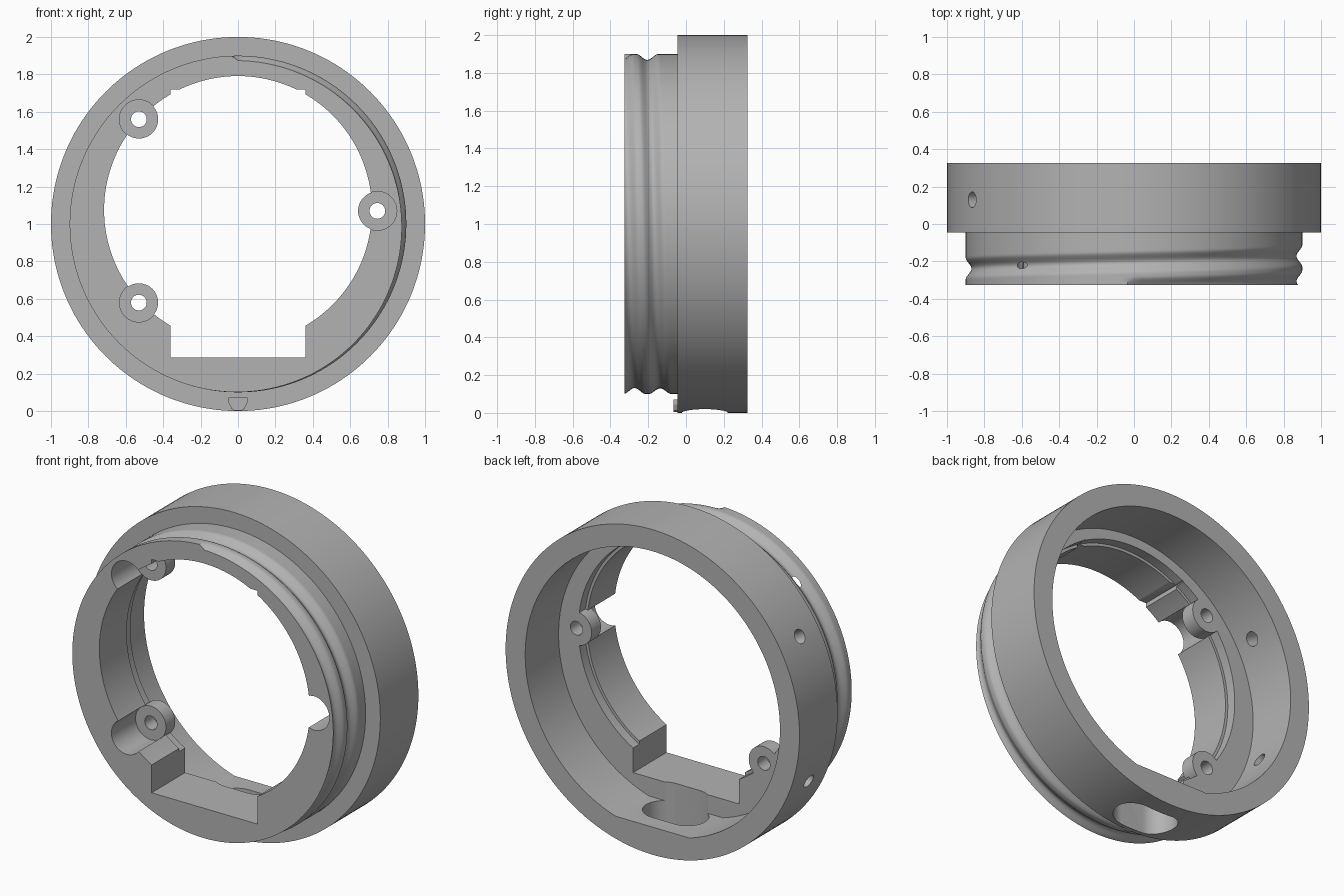
import bpy, bmesh, math
from mathutils import Matrix, Vector

if "Cube" in bpy.data.objects:
    bpy.data.objects.remove(bpy.data.objects["Cube"])

grey = bpy.data.materials.new("plain_grey")
grey.use_nodes = True
COLOUR = (0.45, 0.45, 0.45, 1)
grey.diffuse_color = COLOUR
grey.node_tree.nodes["Principled BSDF"].inputs["Base Color"].default_value = COLOUR

FRONT, SHOULDER, FLOOR, BACK = -0.325, -0.045, 0.0, 0.325
BOSS_FACE = -0.09
BOSSES = [(-0.53, 1.56), (-0.53, 0.58), (0.745, 1.07)]
ALONG_Y = Matrix(((1, 0, 0, 0), (0, 0, 1, 0), (0, 1, 0, 0), (0, 0, 0, 1)))


def make_object(name, bm):
    bmesh.ops.recalc_face_normals(bm, faces=bm.faces)
    mesh = bpy.data.meshes.new(name)
    bm.to_mesh(mesh)
    bm.free()
    mesh.materials.append(grey)
    ob = bpy.data.objects.new(name, mesh)
    bpy.context.collection.objects.link(ob)
    return ob


def prism(name, outline, lo, hi, matrix=ALONG_Y):
    """Extrude a 2D outline between two depths."""
    bm = bmesh.new()
    rings = [[bm.verts.new(matrix @ Vector((u, v, w))) for u, v in outline] for w in (lo, hi)]
    for ring in rings:
        bm.faces.new(ring)
    n = len(outline)
    for i in range(n):
        j = (i + 1) % n
        bm.faces.new((rings[0][i], rings[0][j], rings[1][j], rings[1][i]))
    return make_object(name, bm)


def arc(cx, cy, r, start=0, end=math.tau, n=96):
    closed = abs(end - start - math.tau) < 1e-6
    steps = n if closed else n - 1
    return [(cx + r * math.cos(start + (end - start) * i / steps),
             cy + r * math.sin(start + (end - start) * i / steps)) for i in range(n)]


def combine(target, tool, operation="DIFFERENCE"):
    mod = target.modifiers.new(tool.name, "BOOLEAN")
    mod.operation, mod.solver, mod.object = operation, "EXACT", tool
    bpy.context.view_layer.objects.active = target
    bpy.ops.object.modifier_apply(modifier=mod.name)
    bpy.data.objects.remove(tool)


def neck_radius(turn, y):
    """Neck radius with a helical groove; turn runs from the top towards +x."""
    r = 0.9
    for k in (-1, 0):
        t = turn + k
        fade = max(0, min(1, (0.6 - t) / 0.1))
        d = abs(y - (-0.205 + 0.135 * t))
        if d < 0.06:
            r -= 0.031 * fade * 0.5 * (1 + math.cos(math.pi * d / 0.06))
    return r


# Outer shell: threaded neck and wide collar
SEGMENTS, ROWS = 160, 40
bm = bmesh.new()
levels = [FRONT + (SHOULDER - FRONT) * i / ROWS for i in range(ROWS + 1)]
rows = [(y, None) for y in levels] + [(SHOULDER, 1), (BACK, 1)]
rings = []
for y, fixed in rows:
    ring = []
    for i in range(SEGMENTS):
        turn = i / SEGMENTS
        r = fixed or neck_radius(turn, y)
        ring.append(bm.verts.new((r * math.sin(turn * math.tau), y,
                                  1 + r * math.cos(turn * math.tau))))
    rings.append(ring)
for a, b in zip(rings, rings[1:]):
    for i in range(SEGMENTS):
        j = (i + 1) % SEGMENTS
        bm.faces.new((a[i], a[j], b[j], b[i]))
bm.faces.new(rings[0])
bm.faces.new(rings[-1])
housing = make_object("threaded_ring_housing", bm)

# Rear cavity with a flat bottom
R, flat = 0.867, 0.17
low = math.asin((flat - 1) / R)
combine(housing, prism("cavity", arc(0, 1, R, low, math.pi - low, 128), FLOOR, 0.5))

# Front opening: circle joined with a tall rectangle, and a shallow rear step
combine(housing, prism("opening", arc(0, 1.075, 0.716, n=128), -0.5, 0.2))
combine(housing, prism("notch", [(-0.36, 0.285), (0.36, 0.285), (0.36, 1.72), (-0.36, 1.72)],
                       -0.5, 0.21))
combine(housing, prism("step", arc(0, 1.075, 0.733, n=128), -0.06, 0.22))

# Screw bosses with front pockets and holes
for x, z in BOSSES:
    combine(housing, prism("boss", arc(x, z, 0.103, n=48), BOSS_FACE - 0.01, FLOOR), "UNION")
    combine(housing, prism("pocket", arc(x, z, 0.104, n=48), -0.5, BOSS_FACE))
    combine(housing, prism("screw_hole", arc(x, z, 0.042, n=32), -0.3, 0.1))

# Rounded slot through the bottom wall
slot = (arc(0.08, 0.1, 0.12, -math.pi / 2, math.pi / 2, 24)
        + arc(-0.08, 0.1, 0.12, math.pi / 2, math.pi * 1.5, 24))
combine(housing, prism("slot", slot, -0.2, 0.4, Matrix.Identity(4)))

# Radial holes in the collar
for degrees in (150, 202):
    a = math.radians(degrees)
    turn = Vector((math.cos(a), 0, math.sin(a))).to_track_quat("Z", "Y").to_matrix().to_4x4()
    combine(housing, prism("radial_hole", arc(0, 0, 0.042, n=32), 0.75, 1.1,
                           Matrix.Translation((0, 0.13, 1)) @ turn))

# Index tab on the shoulder
tab_outline = [(-0.05, 0.072), (0.05, 0.072), (0.05, 0.045), (0.035, 0.012),
               (0.02, 0.004), (-0.02, 0.004), (-0.035, 0.012), (-0.05, 0.045)]
tab = prism("index_tab", tab_outline, -0.065, SHOULDER + 0.005)

for face in housing.data.polygons:
    face.material_index = 0
bpy.ops.object.select_all(action="DESELECT")
housing.select_set(True)
bpy.context.view_layer.objects.active = housing
bpy.ops.object.shade_smooth_by_angle(angle=math.radians(30))
